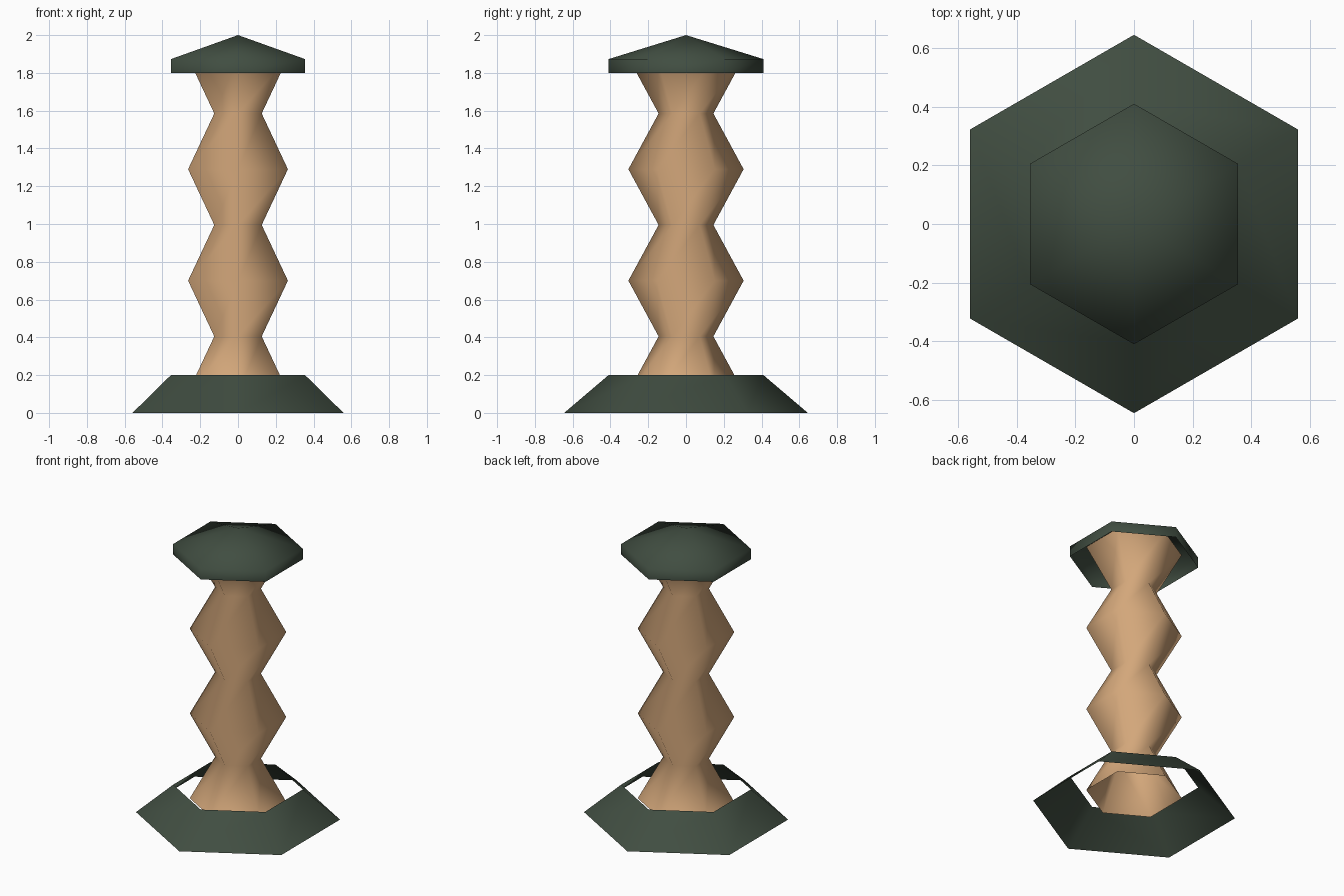
import bpy, bmesh, math

if "Cube" in bpy.data.objects:
    bpy.data.objects.remove(bpy.data.objects["Cube"])

SIDES = 6


def material(name, rgb):
    m = bpy.data.materials.new(name)
    m.diffuse_color = (*rgb, 1.0)
    m.use_nodes = True
    m.node_tree.nodes["Principled BSDF"].inputs["Base Color"].default_value = m.diffuse_color
    return m


def lathe(name, profile, mat):
    """Open six-sided shell from (radius, z) pairs listed bottom to top."""
    bm = bmesh.new()
    rings = []
    for r, z in profile:
        if r == 0:
            rings.append([bm.verts.new((0, 0, z))] * SIDES)
            continue
        angles = [math.pi / 2 + i * 2 * math.pi / SIDES for i in range(SIDES)]
        rings.append([bm.verts.new((r * math.cos(a), r * math.sin(a), z)) for a in angles])
    for low, high in zip(rings, rings[1:]):
        for i in range(SIDES):
            j = (i + 1) % SIDES
            corners = [low[i], low[j], high[j], high[i]]
            face = bm.faces.new(list(dict.fromkeys(corners)))
            face.smooth = True
    mesh = bpy.data.meshes.new(name)
    bm.to_mesh(mesh)
    bm.free()
    mesh.materials.append(mat)
    obj = bpy.data.objects.new(name, mesh)
    bpy.context.collection.objects.link(obj)
    return obj


green = material("dark green", (0.052, 0.075, 0.053))
tan = material("tan wood", (0.65, 0.385, 0.195))

# Flared open foot
lathe("base_skirt", [(0.645, 0.0), (0.41, 0.2)], green)

# Zigzag column, alternating bulges and necks, open at both ends
bulge, neck, step = 0.305, 0.145, 0.295
lathe("column", [(neck if i % 2 else bulge, 0.11 + i * step) for i in range(7)], tan)

# Low pointed cap with a short rim, open underneath
lathe("cap", [(0.41, 1.8), (0.41, 1.873), (0.0, 2.0)], green)
